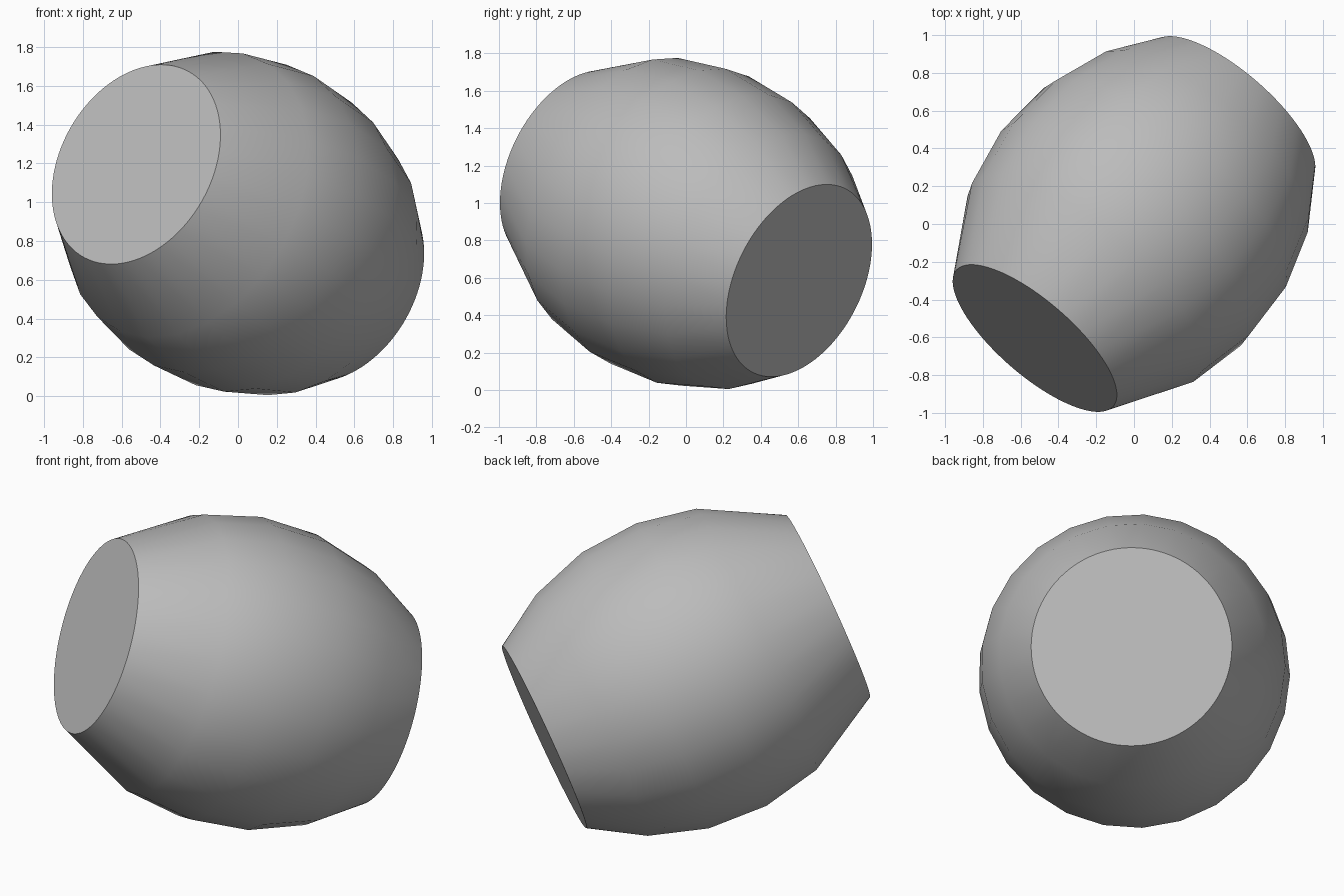
import bpy
import bmesh
from math import radians, sin, cos, asin, tau
from mathutils import Vector

old = bpy.data.objects.get("Cube")
if old:
    bpy.data.objects.remove(old, do_unlink=True)

# Barrel dimensions
SEGMENTS, FINE = 25, 4
HALF_LENGTH, BULGE, MID_RADIUS = 0.857, 1.35, 0.857
STEP = tau / SEGMENTS
PHASE = radians(-1)
CENTRE = Vector((0, 0, 0.89))

# Tilted axis with a level side vector
axis = Vector((-0.613, -0.706, 0.356)).normalized()
side = Vector((axis.y, -axis.x, 0)).normalized()
up = side.cross(axis)
if up.z < 0:
    up.negate()

bm = bmesh.new()


def ring(t, count):
    """Circle of vertices at arc angle t along the bulging profile."""
    radius = MID_RADIUS - BULGE * (1 - cos(t))
    verts = []
    for i in range(count):
        a = PHASE + tau * i / count
        offset = side * cos(a) + up * sin(a)
        verts.append(bm.verts.new(CENTRE + axis * BULGE * sin(t) + offset * radius))
    return verts


def fan_band(coarse, fine):
    """Join a coarse ring to a finely divided rim with triangles."""
    for j in range(SEGMENTS):
        k = (j + 1) % SEGMENTS
        rim = [fine[(FINE * j + i) % len(fine)] for i in range(FINE + 1)]
        half = FINE // 2
        for i in range(FINE):
            corner = coarse[j] if i < half else coarse[k]
            bm.faces.new((corner, rim[i], rim[i + 1]))
        bm.faces.new((coarse[j], rim[half], coarse[k]))


# Bulging wall
end = asin(HALF_LENGTH / BULGE)
rings = [ring(-end + STEP * n, SEGMENTS) for n in range(1, 5)]
for low, high in zip(rings, rings[1:]):
    for j in range(SEGMENTS):
        k = (j + 1) % SEGMENTS
        bm.faces.new((low[j], low[k], high[k], high[j]))

# Round rims and flat end caps
for t, neighbour in ((-end, rings[0]), (end, rings[-1])):
    rim = ring(t, SEGMENTS * FINE)
    fan_band(neighbour, rim)
    bm.faces.new(rim)

bmesh.ops.recalc_face_normals(bm, faces=bm.faces)
mesh = bpy.data.meshes.new("barrel_body")
bm.to_mesh(mesh)
bm.free()
body = bpy.data.objects.new("barrel_body", mesh)
bpy.context.collection.objects.link(body)

# Plain grey material
grey = bpy.data.materials.new("plain_grey")
grey.use_nodes = True
colour = (0.5, 0.5, 0.5, 1)
grey.diffuse_color = colour
grey.node_tree.nodes["Principled BSDF"].inputs["Base Color"].default_value = colour
mesh.materials.append(grey)

bpy.ops.object.select_all(action="DESELECT")
body.select_set(True)
bpy.context.view_layer.objects.active = body
bpy.ops.object.shade_smooth_by_angle(angle=radians(30))
